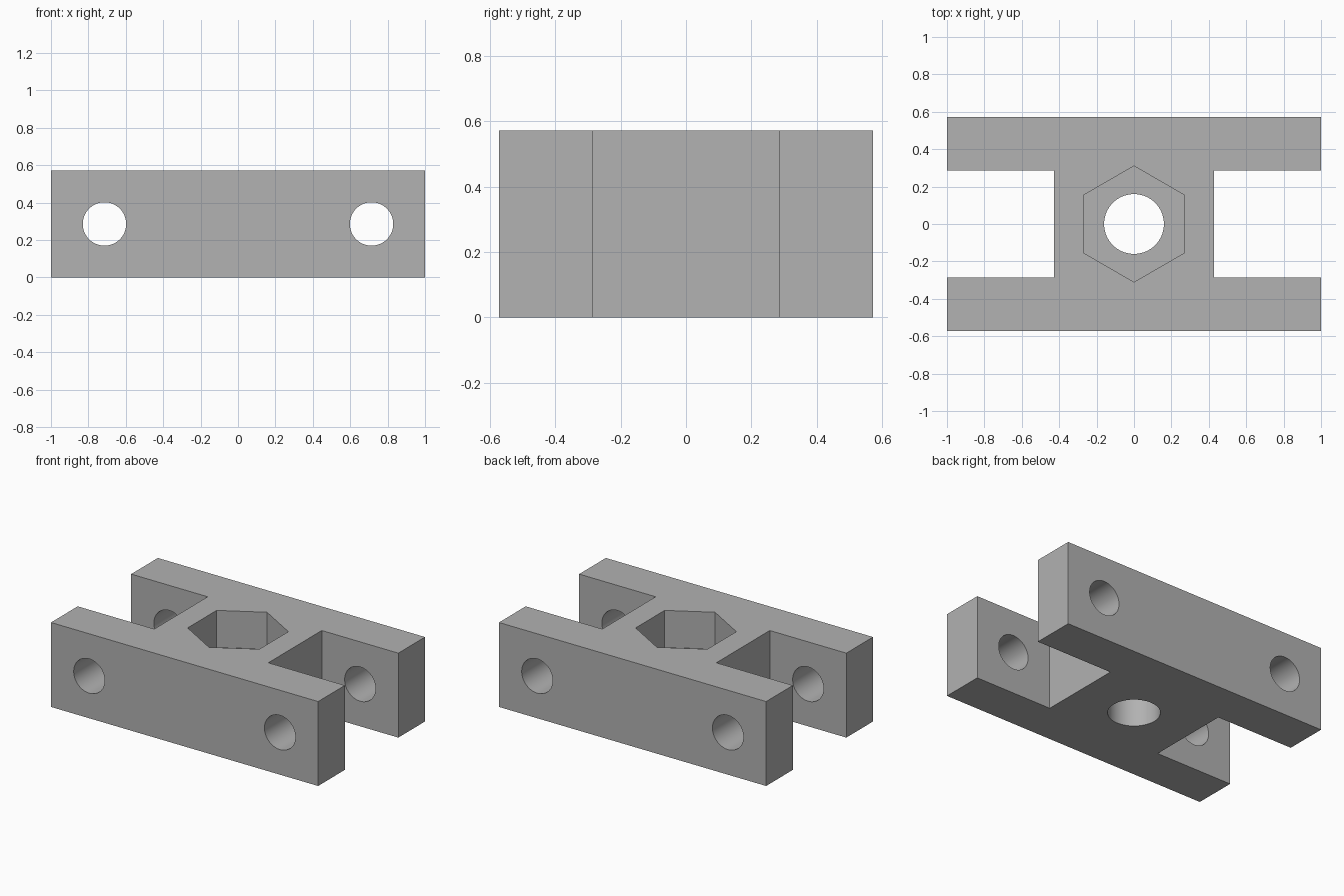
import bpy
import bmesh
import math

if "Cube" in bpy.data.objects:
    bpy.data.objects.remove(bpy.data.objects["Cube"], do_unlink=True)

HEIGHT = 0.5714
HALF_DEPTH = 0.5714
ARM_INNER = 0.2857
WEB_HALF = 0.427
PIN_X = 0.714
POCKET_DEPTH = 0.25

grey = bpy.data.materials.new("plain_grey")
grey.use_nodes = True
colour = (0.445, 0.445, 0.445, 1)
grey.diffuse_color = colour
grey.node_tree.nodes["Principled BSDF"].inputs["Base Color"].default_value = colour


def make_bracket():
    """H-shaped outline, mirrored from one quarter and extruded upward."""
    quarter = [(1, HALF_DEPTH), (1, ARM_INNER), (WEB_HALF, ARM_INNER)]
    right = quarter + [(x, -y) for x, y in reversed(quarter)]
    outline = right + [(-x, -y) for x, y in right]
    bm = bmesh.new()
    base = bm.faces.new([bm.verts.new((x, y, 0)) for x, y in outline])
    top = bmesh.ops.extrude_face_region(bm, geom=[base])["geom"]
    bmesh.ops.translate(bm, vec=(0, 0, HEIGHT),
                        verts=[v for v in top if isinstance(v, bmesh.types.BMVert)])
    bmesh.ops.recalc_face_normals(bm, faces=bm.faces)
    mesh = bpy.data.meshes.new("h_bracket")
    bm.to_mesh(mesh)
    bm.free()
    mesh.materials.append(grey)
    obj = bpy.data.objects.new("h_bracket", mesh)
    bpy.context.collection.objects.link(obj)
    return obj


def cut(target, name, sides, radius, depth, location, rotation=(0, 0, 0)):
    """Cut a prism out of the target, then discard the cutter."""
    bpy.ops.mesh.primitive_cylinder_add(vertices=sides, radius=radius, depth=depth,
                                        location=location, rotation=rotation)
    cutter = bpy.context.object
    cutter.name = name
    cutter.hide_render = True
    cutter.data.materials.append(grey)
    mod = target.modifiers.new(name, "BOOLEAN")
    mod.operation = "DIFFERENCE"
    mod.solver = "EXACT"
    mod.object = cutter
    bpy.ops.object.select_all(action="DESELECT")
    target.select_set(True)
    bpy.context.view_layer.objects.active = target
    bpy.ops.object.modifier_apply(modifier=mod.name)
    bpy.data.objects.remove(cutter, do_unlink=True)


bracket = make_bracket()

# Hexagonal nut pocket, open at the top
cut(bracket, "nut_pocket", 6, 0.31, 2 * POCKET_DEPTH, (0, 0, HEIGHT))

# Vertical bolt hole through the web
cut(bracket, "bolt_hole", 64, 0.16, 2, (0, 0, 0))

# Pin holes through both arms at each end
for side in (-1, 1):
    cut(bracket, "pin_hole", 64, 0.116, 2, (side * PIN_X, 0, HEIGHT / 2),
        (math.pi / 2, 0, 0))

# Smooth hole walls, crisp edges elsewhere
bpy.ops.object.shade_smooth_by_angle(angle=math.radians(30))
